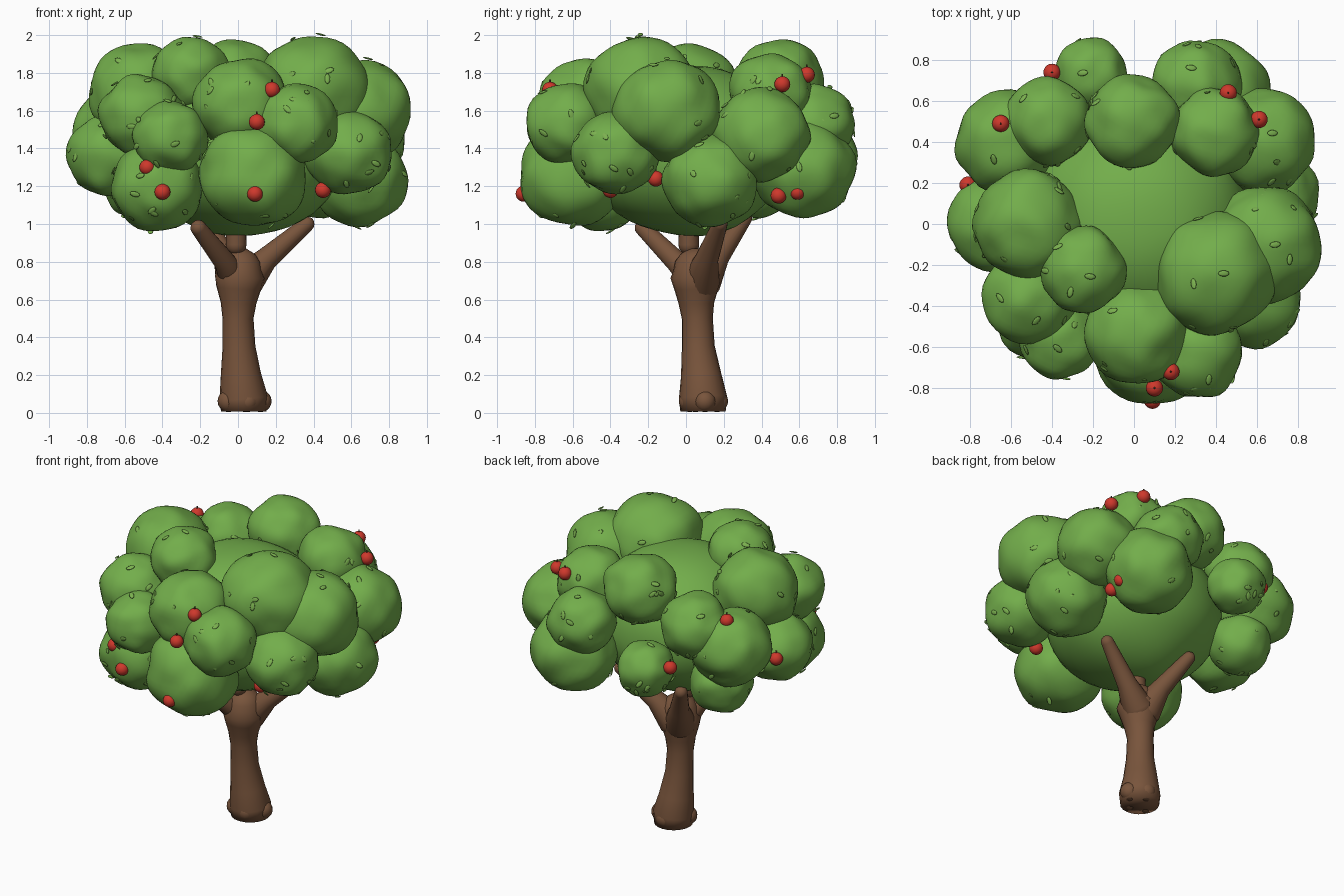
import bpy, bmesh, math, random
from mathutils import Vector, Matrix, noise

if "Cube" in bpy.data.objects:
    bpy.data.objects.remove(bpy.data.objects["Cube"])

random.seed(4)

def material(name, color):
    m = bpy.data.materials.new(name)
    m.diffuse_color = (*color, 1)
    m.use_nodes = True
    m.node_tree.nodes["Principled BSDF"].inputs["Base Color"].default_value = m.diffuse_color
    return m

BARK = material("bark", (0.19, 0.09, 0.045))
GREEN = material("foliage", (0.17, 0.42, 0.07))
LEAF = material("leaf", (0.2, 0.44, 0.08))
RED = material("fruit", (0.62, 0.04, 0.025))
STEM = material("stem", (0.1, 0.06, 0.03))

def finish(name, bm, mat):
    for f in bm.faces:
        f.smooth = True
    me = bpy.data.meshes.new(name)
    bm.to_mesh(me)
    bm.free()
    me.materials.append(mat)
    ob = bpy.data.objects.new(name, me)
    bpy.context.collection.objects.link(ob)
    return ob

def tube(name, points, sides=20):
    """Round tube through (x, y, z, radius) points, with domed ends."""
    bm = bmesh.new()
    ps = [Vector(p[:3]) for p in points]
    rs = [p[3] for p in points]
    d0, d1 = (ps[1] - ps[0]).normalized(), (ps[-1] - ps[-2]).normalized()
    dome = (0.94, 0.35), (0.7, 0.7), (0.3, 0.95)
    ps2, rs2 = list(ps), list(rs)
    for k, h in dome:
        ps2.append(ps[-1] + d1 * rs[-1] * h)
        rs2.append(rs[-1] * k)
        if ps[0].z > 0.2:
            ps2.insert(0, ps[0] - d0 * rs[0] * h)
            rs2.insert(0, rs[0] * k)
    rings = []
    for i, (p, r) in enumerate(zip(ps2, rs2)):
        t = ps2[min(i + 1, len(ps2) - 1)] - ps2[max(i - 1, 0)]
        q = Vector((0, 0, 1)).rotation_difference(t)
        rings.append([bm.verts.new(p + q @ Vector((r * math.cos(a), r * math.sin(a), 0)))
                      for a in (2 * math.pi * j / sides for j in range(sides))])
    for a, b in zip(rings, rings[1:]):
        for j in range(sides):
            k = (j + 1) % sides
            bm.faces.new((a[j], a[k], b[k], b[j]))
    bm.faces.new(rings[0][::-1])
    bm.faces.new(rings[-1])
    return finish(name, bm, BARK)

# trunk and branches
tube("trunk", [(.03, .09, .008, .12), (.03, .09, .08, .128), (.015, .08, .2, .107),
               (.005, .065, .35, .087), (0, .06, .5, .082), (.003, .055, .58, .094),
               (.005, .055, .66, .118), (.01, .05, .72, .132), (.01, .05, .76, .115)])
for name, pts in {
    "branch_right": [(.04, .08, .7, .1), (.15, .11, .815, .062), (.365, .18, 1.0, .04)],
    "branch_back": [(-.02, .09, .7, .1), (-.07, .17, .83, .062), (-.18, .31, 1.03, .04)],
    "branch_front": [(-.03, .03, .72, .075), (-.07, -.05, .8, .058), (-.21, -.23, .98, .042)],
    "branch_middle": [(-.01, .015, .89, .055), (-.01, .015, 1.15, .05)],
}.items():
    tube(name, pts)

# root bumps
for x, y, r in ((.12, .1, .058), (-.05, .05, .058), (.04, .165, .058), (.05, .02, .058)):
    bm = bmesh.new()
    bmesh.ops.create_uvsphere(bm, u_segments=16, v_segments=10, radius=r)
    bmesh.ops.translate(bm, vec=(x, y, r + .004), verts=bm.verts)
    finish("root", bm, BARK)

def blob(name, c, size, wobble, sub=4):
    """Slightly lumpy ellipsoid."""
    bm = bmesh.new()
    bmesh.ops.create_icosphere(bm, subdivisions=sub, radius=1)
    c, size = Vector(c), Vector(size)
    for v in bm.verts:
        n = noise.noise(v.co * 1.7 + c * 9)
        v.co = c + v.co * size * (1 + wobble * n)
    return finish(name, bm, GREEN)

# foliage: one core and the clumps around it (x, y, z, radius)
blob("foliage_core", (.02, .01, 1.39), (.55, .54, .455), .03)
CLUMPS = [
    (-.21, .73, 1.36, .175), (.30, .68, 1.53, .21), (.40, .62, 1.29, .265),
    (-.42, .50, 1.62, .21), (-.01, .50, 1.76, .225), (.39, .45, 1.70, .21),
    (.63, .40, 1.47, .25), (-.62, .40, 1.49, .245), (-.53, .38, 1.22, .19),
    (-.52, 0, 1.70, .26), (-.68, 0, 1.36, .22), (-.25, -.22, 1.79, .205),
    (.64, -.10, 1.60, .275), (.40, -.24, 1.71, .29), (.02, -.53, 1.63, .25),
    (.31, -.63, 1.53, .215), (-.51, -.36, 1.57, .22), (-.36, -.56, 1.46, .195),
    (-.43, -.44, 1.20, .24), (.08, -.60, 1.26, .28), (.59, -.37, 1.38, .225),
    (.65, .13, 1.23, .245),
]
for x, y, z, r in CLUMPS:
    blob("foliage_clump", (x, y, z), (r * 1.02, r * 1.02, r * .98), .09)

def inside(p, skip):
    return any(i != skip and (p - Vector(c[:3])).length < c[3] * 1.03 for i, c in enumerate(CLUMPS))

# small leaves lying on the clumps
leaves = bmesh.new()
for i, (x, y, z, r) in enumerate(CLUMPS):
    for _ in range(13):
        d = Vector((random.gauss(0, 1), random.gauss(0, 1), random.gauss(0, 1))).normalized()
        p = Vector((x, y, z)) + d * r * 1.02
        if inside(p, i) or Vector((p.x, p.y, (p.z - 1.35) * 1.4)).length < .62:
            continue
        rot = d.to_track_quat('Z', 'Y').to_matrix().to_4x4() @ Matrix.Rotation(random.uniform(0, 6.28), 4, 'Z')
        rot = rot @ Matrix.Rotation(random.uniform(-.4, .4), 4, 'X')
        bmesh.ops.create_icosphere(leaves, subdivisions=2, radius=1,
                                   matrix=Matrix.Translation(p) @ rot @ Matrix.Diagonal((.015, .028, .005, 1)))
finish("leaves", leaves, LEAF)

# fruit with short stems
FRUIT = [(.18, -.72, 1.71), (.10, -.80, 1.54), (.09, -.86, 1.16), (-.40, -.67, 1.17),
         (-.48, -.64, 1.30), (.45, -.40, 1.18), (.61, .51, 1.74), (.46, .64, 1.79),
         (-.65, .49, 1.71), (-.40, .74, 1.42), (-.81, .19, 1.38), (.59, .49, 1.15),
         (.60, .59, 1.17), (.60, -.16, 1.24)]
for p in FRUIT:
    bm = bmesh.new()
    bmesh.ops.create_uvsphere(bm, u_segments=20, v_segments=12, radius=.042)
    bmesh.ops.translate(bm, vec=p, verts=bm.verts)
    finish("fruit", bm, RED)
    bm = bmesh.new()
    bmesh.ops.create_cone(bm, cap_ends=True, segments=8, radius1=.005, radius2=.004, depth=.02)
    bmesh.ops.translate(bm, vec=Vector(p) + Vector((0, 0, .045)), verts=bm.verts)
    finish("fruit_stem", bm, STEM)
